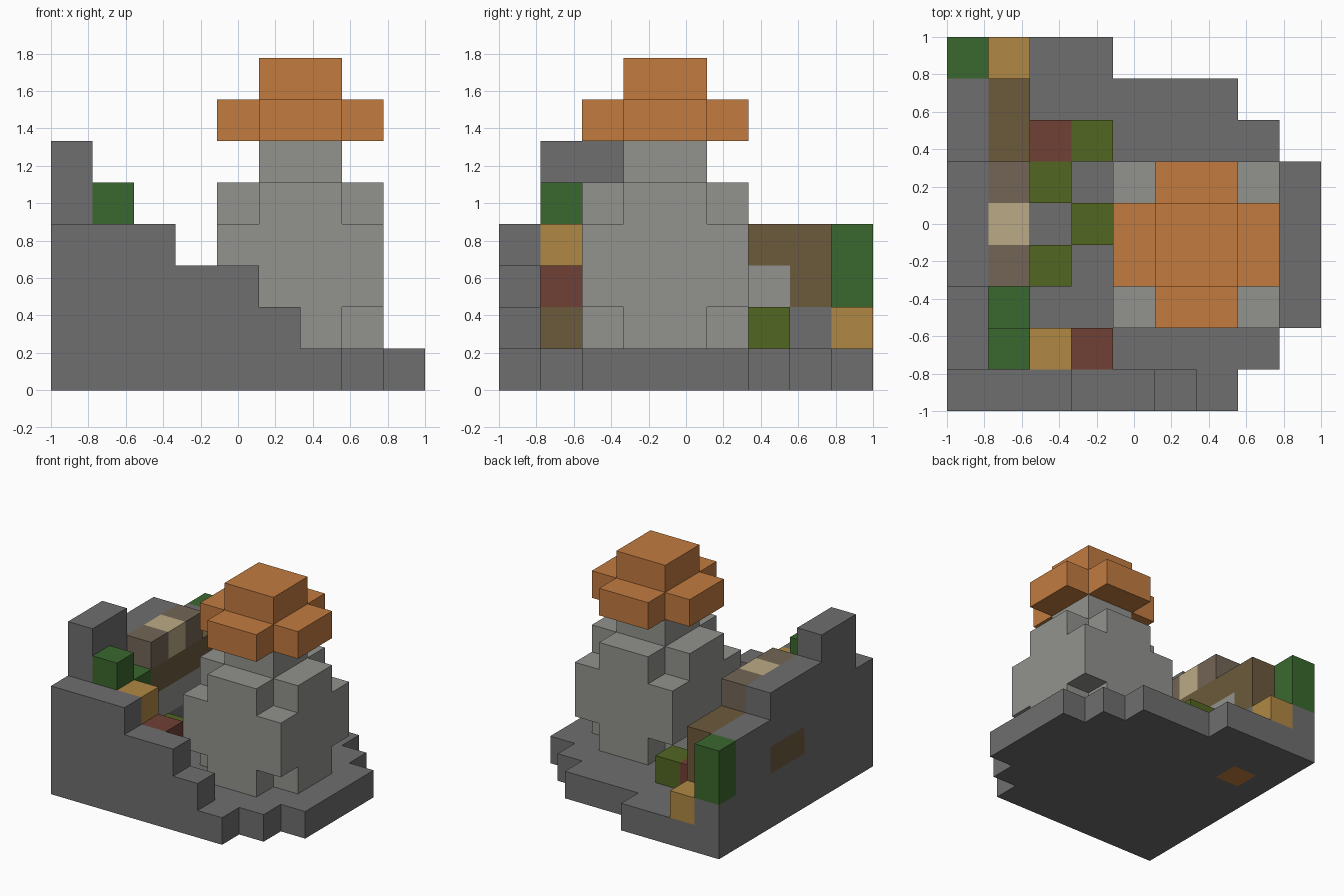
import bpy, bmesh
from mathutils import Vector

cube = bpy.data.objects.get("Cube")
if cube:
    bpy.data.objects.remove(cube, do_unlink=True)

N = 9                 # blocks along the longest side
S = 2 / N             # block size


def linear(c):
    c /= 255
    return c / 12.92 if c <= 0.04045 else ((c + 0.055) / 1.055) ** 2.4


def material(name, hex_code):
    rgb = [linear(v) for v in bytes.fromhex(hex_code)] + [1]
    m = bpy.data.materials.new(name)
    m.use_nodes = True
    m.diffuse_color = rgb
    m.node_tree.nodes["Principled BSDF"].inputs["Base Color"].default_value = rgb
    return m


stone = material("dark_stone", "6e6e6e")
pale = material("pale_stone", "92938e")
orange = material("orange", "c27b40")
green = material("leaf_green", "3a682e")
olive = material("olive", "526622")
amber = material("amber", "b08844")
red = material("brick_red", "704036")
brown = material("brown", "6c5a3c")
taupe = material("taupe", "736556")
tan = material("tan", "bbaa85")

parts = {}            # part name -> material
blocks = {}           # grid cell -> part name


def box(part, mat, x, y, z):
    """Fill inclusive (first, last) ranges of cells; later boxes repaint earlier ones."""
    parts[part] = mat
    rng = [range(r[0], r[1] + 1) if isinstance(r, tuple) else (r,) for r in (x, y, z)]
    for i in rng[0]:
        for j in rng[1]:
            for k in rng[2]:
                blocks[i, j, k] = part


def rounded(part, mat, z):
    """Four-wide layer without its corners."""
    box(part, mat, (5, 6), (2, 5), z)
    box(part, mat, (4, 7), (3, 4), z)


# ground slab with stepped outline: last block in each row
for y, last in enumerate((6, 7, 8, 8, 8, 8, 7, 6, 3)):
    box("ground", stone, (0, last), y, 0)
box("ground_inlay", orange, 1, 6, 0)

# front wall stepping down to the side
for x, top in enumerate((3, 3, 3, 2, 2, 1)):
    box("front_wall", stone, x, 0, (1, top))

# long side wall with its tall end
for y, top in enumerate((3, 5, 5, 4, 4, 4, 3, 3, 1)):
    box("side_wall", stone, 0, y, (1, top))
box("wall_inlay", brown, 0, (4, 5), 2)
box("corner_bush", green, 0, 8, (2, 3))
box("corner_step", amber, 1, 8, 1)

# inner ledge beside the wall
box("ledge_foot", stone, 1, (1, 7), 1)
box("ledge_core", pale, 1, (3, 6), 2)
box("ledge_beam", brown, 1, (3, 7), 3)
box("ledge_beam", brown, 1, 7, 2)
box("ledge_top", taupe, 1, (3, 5), 4)
box("ledge_cap", tan, 1, 4, 4)

# stacked stair against the front wall
box("front_bush", green, 1, 1, (2, 4))
box("front_bush", green, 1, 2, (2, 3))
box("stair_bottom", brown, (2, 3), 1, 1)
box("stair_middle", red, (2, 3), 1, 2)
box("stair_top", amber, 2, 1, 3)

# small blocks on the yard
for x, y in ((2, 3), (3, 4), (2, 5), (3, 6)):
    box("yard_block", olive, x, y, 1)
box("yard_brick", red, 2, 6, 1)

# tower with rounded ends, neck and roof
rounded("tower", pale, 1)
box("tower", pale, (4, 7), (2, 5), (2, 3))
rounded("tower", pale, 4)
box("tower_neck", pale, (5, 6), (3, 4), 5)
rounded("roof", orange, 6)
box("roof_top", orange, (5, 6), (3, 4), 7)


def build(part, mat):
    """Make one mesh from the exposed faces of a part's blocks."""
    bm = bmesh.new()
    for cell, owner in blocks.items():
        if owner != part:
            continue
        for axis in range(3):
            for side in (0, 1):
                near = list(cell)
                near[axis] += side * 2 - 1
                if tuple(near) in blocks:
                    continue
                u, v = (axis + 1) % 3, (axis + 2) % 3
                ring = []
                for a, b in ((0, 0), (1, 0), (1, 1), (0, 1)):
                    p = Vector(cell)
                    p[axis] += side
                    p[u] += a
                    p[v] += b
                    ring.append(bm.verts.new((p.x * S - 1, p.y * S - 1, p.z * S)))
                bm.faces.new(ring if side else ring[::-1])
    bmesh.ops.remove_doubles(bm, verts=bm.verts[:], dist=S / 100)
    bmesh.ops.dissolve_limit(bm, angle_limit=0.01, verts=bm.verts[:], edges=bm.edges[:])
    mesh = bpy.data.meshes.new(part)
    bm.to_mesh(mesh)
    bm.free()
    mesh.materials.append(mat)
    bpy.context.collection.objects.link(bpy.data.objects.new(part, mesh))


for part, mat in parts.items():
    build(part, mat)
